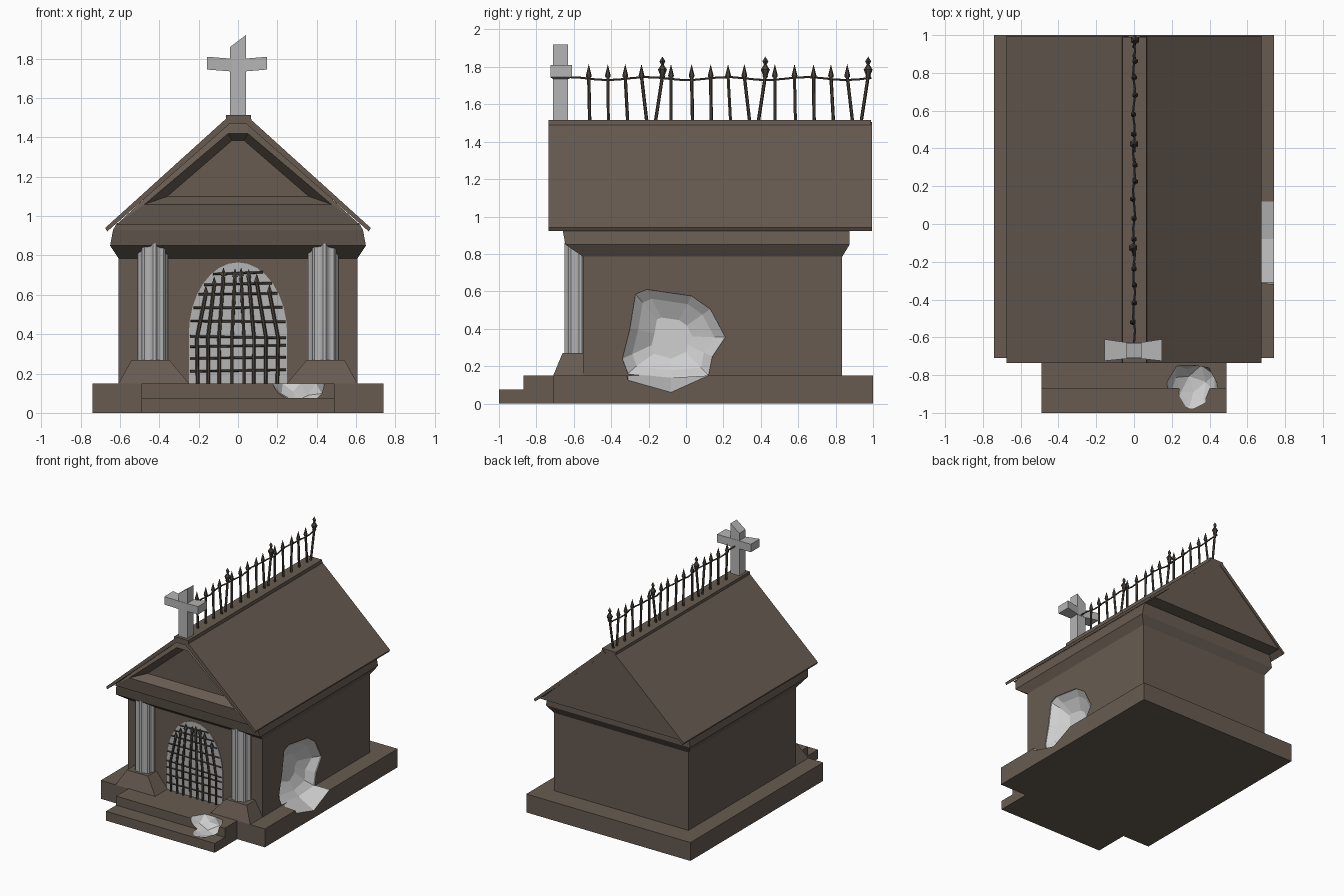
import bpy, bmesh, math, random
from mathutils import Vector, Matrix

if "Cube" in bpy.data.objects:
    bpy.data.objects.remove(bpy.data.objects["Cube"])

random.seed(4)


def mat(name, col):
    m = bpy.data.materials.new(name)
    m.diffuse_color = (*col, 1)
    m.use_nodes = True
    m.node_tree.nodes["Principled BSDF"].inputs["Base Color"].default_value = m.diffuse_color
    return m


BROWN = mat("brown_stone", (0.135, 0.105, 0.083))
BROKEN = mat("broken_stone", (0.62, 0.62, 0.62))
PALE = mat("pale_stone", (0.46, 0.46, 0.46))
IRON = mat("dark_iron", (0.075, 0.06, 0.048))


def finish(bm, name, mats):
    bmesh.ops.recalc_face_normals(bm, faces=bm.faces)
    me = bpy.data.meshes.new(name)
    bm.to_mesh(me)
    bm.free()
    for m in mats:
        me.materials.append(m)
    ob = bpy.data.objects.new(name, me)
    bpy.context.collection.objects.link(ob)
    return ob


def loft(name, loops, mats, bm=None):
    """Skin a stack of equal-length closed loops, capped at both ends."""
    own = bm is None
    bm = bm or bmesh.new()
    rings = [[bm.verts.new(p) for p in lp] for lp in loops]
    for a, b in zip(rings, rings[1:]):
        for i in range(len(a)):
            j = (i + 1) % len(a)
            bm.faces.new((a[i], a[j], b[j], b[i]))
    bm.faces.new(rings[0])
    bm.faces.new(rings[-1])
    if own:
        return finish(bm, name, mats)


def rect(x0, x1, y0, y1, z):
    return [(x0, y0, z), (x1, y0, z), (x1, y1, z), (x0, y1, z)]


def section(pts, y):
    return [(x, y, z) for x, z in pts]


def rod(bm, p, q, r1, r2=None, n=6):
    p, q = Vector(p), Vector(q)
    d = q - p
    m = Matrix.Translation((p + q) / 2) @ d.to_track_quat('Z', 'Y').to_matrix().to_4x4()
    bmesh.ops.create_cone(bm, cap_ends=True, segments=n, radius1=r1,
                          radius2=r1 if r2 is None else r2, depth=d.length, matrix=m)


STONE = [BROWN, BROKEN]

# Base, steps and chamber
plinth = loft("plinth", [rect(-.74, .74, -.71, 1, 0), rect(-.74, .74, -.71, 1, .15)], STONE)
prof = [(-1, 0), (-1, .076), (-.87, .076), (-.87, .15), (-.705, .15), (-.705, 0)]
steps = loft("steps", [[(x, y, z) for y, z in prof] for x in (-.49, .49)], STONE)
walls = loft("walls", [rect(-.607, .607, -.55, .835, z) for z in (.15, .79)], STONE)

# Cornice under the roof
loft("cornice", [rect(-.607, .607, -.55, .835, .785), rect(-.65, .65, -.645, .875, .85),
                 rect(-.635, .635, -.66, .875, .93), rect(-.615, .615, -.66, .875, .965)], [BROWN])

# Roof body with a recessed pediment in front
outer = [(-.62, .955), (.62, .955), (.05, 1.48), (-.05, 1.48)]
loft("pediment", [section(outer, .99), section(outer, -.705),
                  section([(-.475, 1.06), (.475, 1.06), (.05, 1.42), (-.05, 1.42)], -.72),
                  section([(-.36, 1.10), (.36, 1.10), (.03, 1.385), (-.03, 1.385)], -.65)], [BROWN])

# Roof slabs and ridge beam
for s, side in ((1, "right"), (-1, "left")):
    slab = [(.665, .922), (.675, .94), (.05, 1.505), (.03, 1.48)]
    slab = [(s * x, z) for x, z in slab]
    loft("roof_slab_" + side, [section(slab, -.735), section(slab, .995)], [BROWN])
loft("ridge_beam", [rect(-.065, .07, -.735, .99, 1.47), rect(-.06, .065, -.735, .99, 1.515)], [BROWN])

# Fluted columns on sloped pedestals
for s, side in ((1, "right"), (-1, "left")):
    loft("pedestal_" + side, [rect(s * .25, s * .607, -.71, -.53, .15),
                              rect(s * .35, s * .54, -.66, -.53, .27)], [BROWN])
    ring = []
    for i in range(32):
        a, r = math.tau * i / 32, (.078, .078, .069, .069)[i % 4]
        ring.append((s * .433 + r * math.cos(a), -.572 + r * math.sin(a)))
    loft("column_" + side, [[(x, y, z) for x, y in ring] for z in (.26, .86)], [PALE])

# Arched doorway panel
SPRING, TOP = .40, .765


def half_width(z):
    if z <= SPRING:
        return .25
    return .25 * math.sqrt(max(0, 1 - ((z - SPRING) / (TOP - SPRING)) ** 2))


arch = [(-.25, .15), (.25, .15)]
arch += [(.25 * math.cos(math.pi * i / 16), SPRING + (TOP - SPRING) * math.sin(math.pi * i / 16))
         for i in range(17)]
loft("door_panel", [section(arch, -.548), section(arch, -.556)], [PALE])

# Iron grille with bowed upright bars, spear tips and crossbars
bm = bmesh.new()
for x in (-.205, -.15, -.095, -.03, .03, .08, .14, .2):
    top = .72 - 2.6 * x * x - random.uniform(0, .03)
    tx = x * .75 + random.uniform(-.012, .012)
    pts = [(x, -.568, .15), (x * 1.02, -.575, .38), (tx, -.568, top)]
    rod(bm, pts[0], pts[1], .009)
    rod(bm, pts[1], pts[2], .009)
    rod(bm, pts[2], (tx, -.568, top + .045), .017, 0)
for z in (.215, .28, .34, .385, .465, .535, .605, .655, .71):
    w = half_width(z) - .005
    t = random.uniform(-.006, .006)
    rod(bm, (-w, -.565, z - t), (w, -.565, z + t), .006)
finish(bm, "door_grille", [IRON])

# Ridge railing: leaning spikes, three with large finials, and a sagging wire
bm = bmesh.new()
shifts = [(-.515, -.52, 0), (-.415, -.418, 0), (-.312, -.325, 0), (-.21, -.238, 0), (-.163, -.126, 1)]
spikes = shifts + [(a + .55, b + .55, k) for a, b, k in shifts] \
    + [(a + 1.1, b + 1.1, k) for a, b, k in shifts] + [(-.08, -.08, 0), (.475, .475, 0)]
for y0, y1, big in spikes:
    if y1 > .98:
        y0, y1 = y0 - .01, .97
    x = random.uniform(-.008, .008)
    rod(bm, (0, y0, 1.51), (x, y1, 1.75), .009)
    rod(bm, (x, y1, 1.742), (x, y1, 1.755), .012, .016)
    if big:
        rod(bm, (x, y1, 1.755), (x, y1, 1.785), .012, .024)
        rod(bm, (x, y1, 1.785), (x, y1, 1.81), .024, .008)
        rod(bm, (x, y1, 1.805), (x, y1, 1.83), .004, .016, 4)
        rod(bm, (x, y1, 1.83), (x, y1, 1.855), .016, 0, 4)
    else:
        rod(bm, (x, y1, 1.755), (x, y1, 1.815), .015, 0)
wire = [(.006 * math.sin(i * 2), -.63 + 1.62 * i / 24, 1.737 + .008 * math.cos(i * 1.0)) for i in range(25)]
for p, q in zip(wire, wire[1:]):
    rod(bm, p, q, .006, n=5)
finish(bm, "ridge_railing", [IRON])

# Stone cross with a chipped top and flared arms
post = rect(-.04, .04, -.71, -.63, 1.49)
tip = [(x, y, 1.86 if x < 0 else 1.92) for x, y, z in rect(-.04, .04, -.71, -.63, 0)]
loft("cross_post", [post, tip], [PALE])
arm = []
for x, y0, y1, z0, z1 in ((-.157, -.725, -.61, 1.745, 1.81), (-.03, -.712, -.628, 1.735, 1.80),
                          (.03, -.712, -.628, 1.735, 1.80), (.148, -.725, -.61, 1.745, 1.81)):
    arm.append([(x, y0, z0), (x, y1, z0), (x, y1, z1), (x, y0, z1)])
loft("cross_arm", arm, [PALE])


# Broken-away stone: hidden cutters leave pale faces behind
def cut(target, cutter):
    md = target.modifiers.new("break", 'BOOLEAN')
    md.operation, md.solver, md.object = 'DIFFERENCE', 'EXACT', cutter


def as_cutter(ob):
    for p in ob.data.polygons:
        p.material_index = 1
    ob.hide_render = True
    ob.display_type = 'WIRE'
    return ob


rim = [(-.27, .585), (-.21, .61), (.03, .575), (.13, .505), (.21, .355), (.14, .25),
       (.12, .15), (-.08, .06), (-.31, .125), (-.34, .24), (-.30, .40)]
cy, cz = -.08, .36


def rim_loop(x, k, floor=0.0, jit=0.0):
    return [(x + random.uniform(-jit, jit), cy + (y - cy) * k, max(cz + (z - cz) * k, floor + .1 * abs(y)))
            for y, z in rim]


wall_break = as_cutter(loft("wall_break_cutter", [
    rim_loop(.80, 1), rim_loop(.74, 1), rim_loop(.60, 1, .13),
    rim_loop(.55, .8, .17, .012), rim_loop(.51, .4, 0, .01)], STONE))
cut(walls, wall_break)
cut(plinth, wall_break)

bm = bmesh.new()
bmesh.ops.create_icosphere(bm, subdivisions=2, radius=1)
for v in bm.verts:
    v.co *= random.uniform(.88, 1.1)
    v.co = Vector((.315 + .14 * v.co.x, -.89 + .16 * v.co.y, .15 + .105 * v.co.z))
cut(steps, as_cutter(finish(bm, "step_break_cutter", STONE)))
